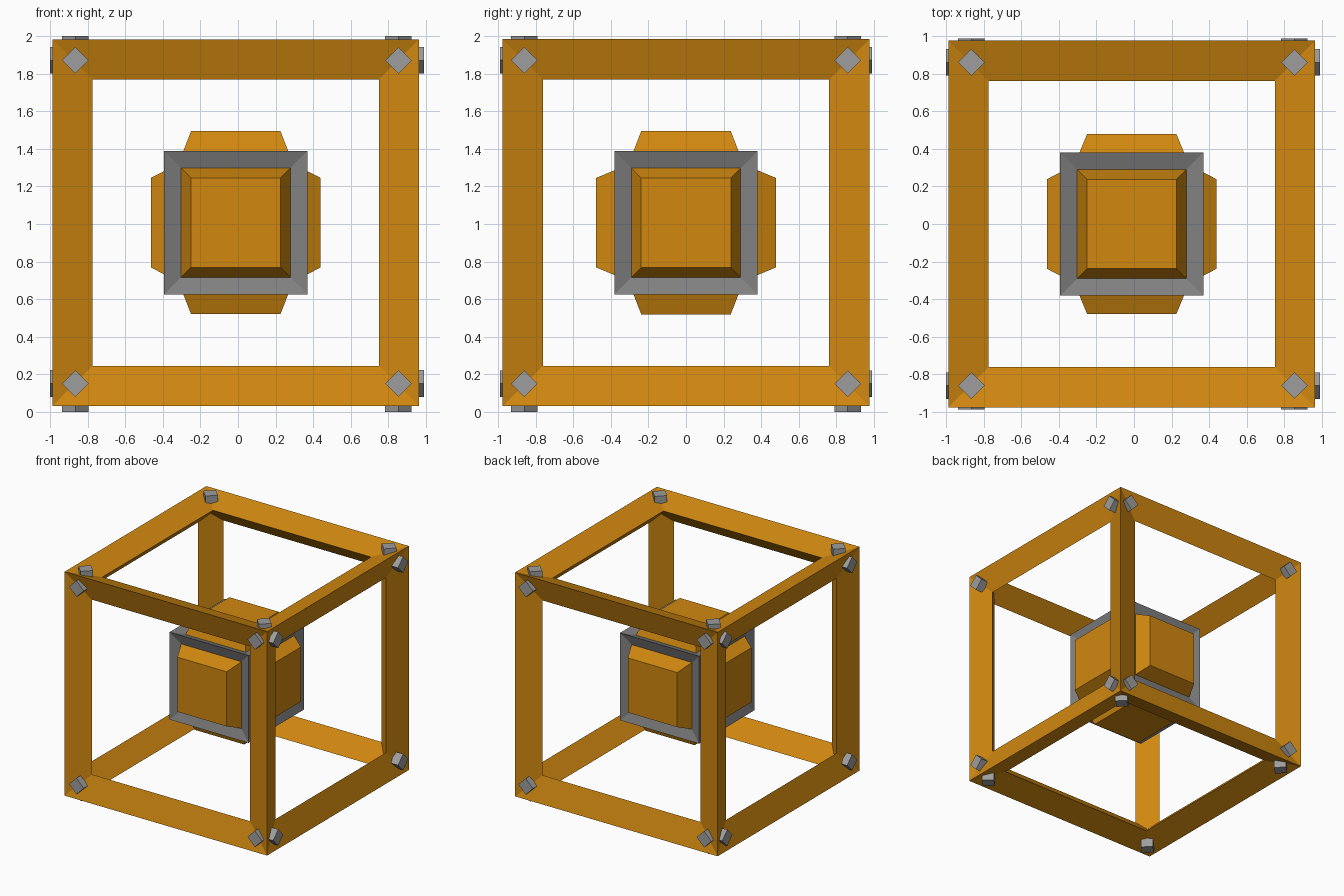
import bpy, bmesh, math
from itertools import product
from mathutils import Vector, Matrix

if "Cube" in bpy.data.objects:
    bpy.data.objects.remove(bpy.data.objects["Cube"])

CENTRE = Vector((-0.012, 0.0, 1.007))


def material(name, colour):
    mat = bpy.data.materials.new(name)
    mat.diffuse_color = (*colour, 1)
    mat.use_nodes = True
    mat.node_tree.nodes["Principled BSDF"].inputs["Base Color"].default_value = mat.diffuse_color
    return mat


amber = material("amber", (0.635, 0.245, 0.005))
dark_grey = material("dark_grey", (0.22, 0.22, 0.22))
mid_grey = material("mid_grey", (0.34, 0.34, 0.34))


def finish(bm, name, mat, shift=(0, 0, 0)):
    bmesh.ops.recalc_face_normals(bm, faces=bm.faces)
    me = bpy.data.meshes.new(name)
    bm.to_mesh(me)
    bm.free()
    ob = bpy.data.objects.new(name, me)
    ob.location = CENTRE + Vector(shift)
    bpy.context.collection.objects.link(ob)
    me.materials.append(mat)
    return ob


def wire_cube(name, half, t, mat):
    """Cube of twelve bars: sharp outer edge, faces sloping in to a rim."""
    bm = bmesh.new()
    outer, inner, rim = {}, {}, {}
    for s in product((-1, 1), repeat=3):
        outer[s] = bm.verts.new([c * half for c in s])
        inner[s] = bm.verts.new([c * (half - t) for c in s])
        for f in range(3):
            rim[s, f] = bm.verts.new(
                [c * (half - (0.5 if k == f else 1.5) * t) for k, c in enumerate(s)])
    for axis in range(3):
        others = [k for k in range(3) if k != axis]
        for s in outer:
            if s[axis] < 0:
                e = tuple(-c if k == axis else c for k, c in enumerate(s))
                for f in others:
                    for ring in (outer, inner):
                        bm.faces.new((ring[s], ring[e], rim[e, f], rim[s, f]))
    return finish(bm, name, mat)


def face_matrix(axis, sign):
    """Turns local +z to point out of the chosen cube face."""
    n = Vector((0, 0, 0))
    n[axis] = sign
    u = Vector((0, 0, 0))
    u[(axis + 1) % 3] = 1
    return Matrix((u, n.cross(u), n)).transposed().to_4x4()


# outer frame and the grey edging of the core
wire_cube("outer_frame", 0.976, 0.143, amber)
wire_cube("core_edging", 0.381, 0.06, dark_grey)

SIDES = {(0, -1): "left", (0, 1): "right", (1, -1): "front",
         (1, 1): "back", (2, -1): "bottom", (2, 1): "top"}
PAD_TOP = (0.452, 0.478, 0.487)
BOLT_TOP = {"left": 0.988, "right": 1.002, "front": 0.988,
            "back": 0.988, "bottom": 1.007, "top": 0.993}

for (axis, sign), side in SIDES.items():
    turn = face_matrix(axis, sign)

    # tapered pad filling one side of the core
    bm = bmesh.new()
    base, top = 0.35, PAD_TOP[axis]
    bmesh.ops.create_cone(bm, cap_ends=True, segments=4,
                          radius1=0.291 * math.sqrt(2), radius2=0.238 * math.sqrt(2),
                          depth=top - base,
                          matrix=turn @ Matrix.Translation((0, 0, (base + top) / 2))
                          @ Matrix.Rotation(math.pi / 4, 4, "Z"))
    finish(bm, side + "_core_pad", amber)

    # four square bolts, set diagonally at the frame corners
    bm = bmesh.new()
    low, high = 0.87, BOLT_TOP[side]
    for a, b in product((-0.86, 0.86), repeat=2):
        place = (turn @ Matrix.Translation((a, b, (low + high) / 2))
                 @ Matrix.Rotation(math.pi / 4, 4, "Z")
                 @ Matrix.Diagonal((0.1, 0.1, high - low, 1)))
        bmesh.ops.create_cube(bm, size=1, matrix=place)
    # bolts sit slightly right of the frame's centre
    finish(bm, side + "_bolts", mid_grey, (0.006 if axis else 0, 0, 0.004 if axis < 2 else 0))
